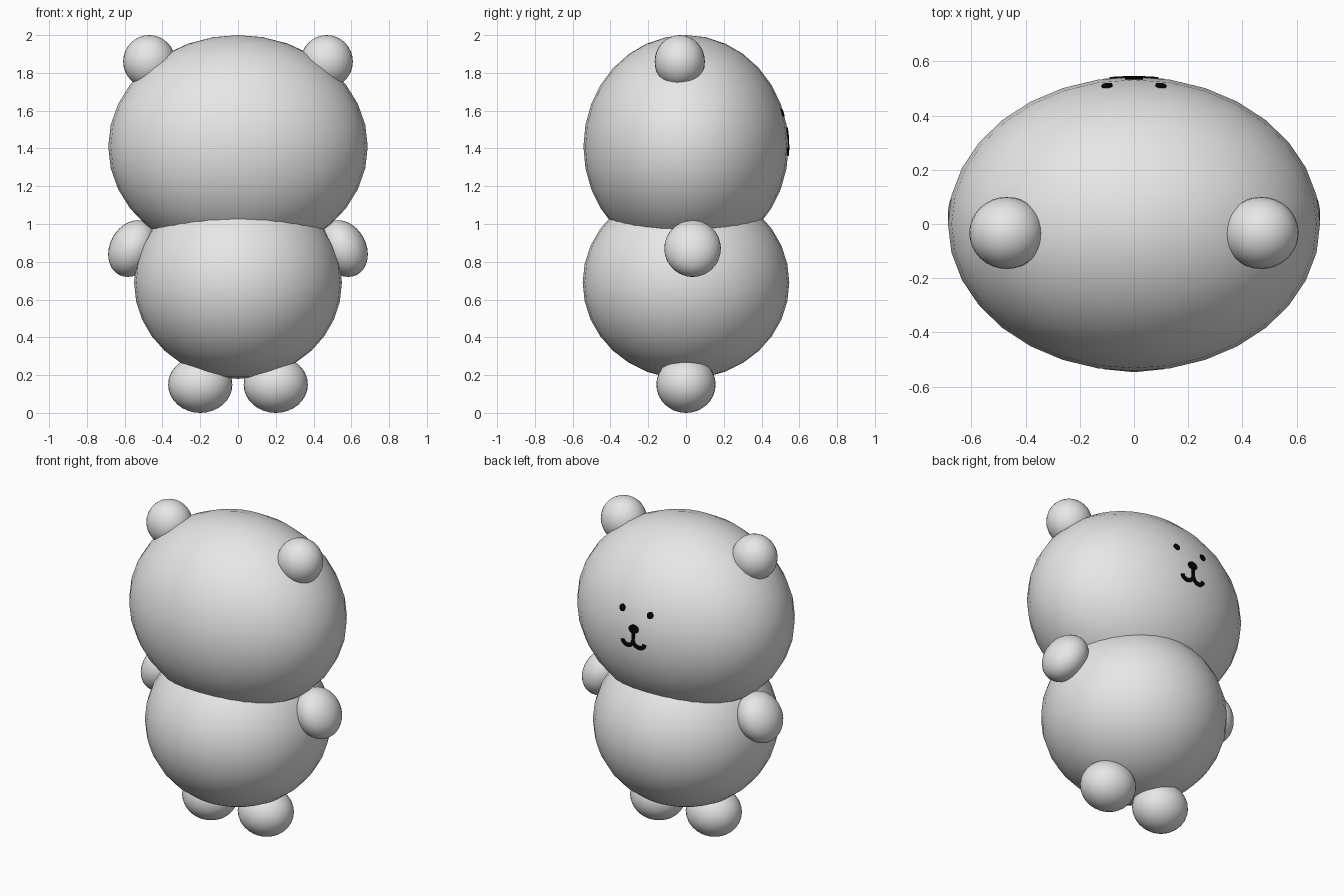
import bpy, bmesh, math
from mathutils import Vector

cube = bpy.data.objects.get("Cube")
if cube:
    bpy.data.objects.remove(cube, do_unlink=True)


def material(name, colour):
    m = bpy.data.materials.new(name)
    m.use_nodes = True
    m.diffuse_color = colour
    m.node_tree.nodes["Principled BSDF"].inputs["Base Color"].default_value = colour
    return m


plush = material("plush_pale_grey", (0.8, 0.8, 0.8, 1))
black = material("face_black", (0.002, 0.002, 0.002, 1))

HEAD_POS = Vector((0, 0, 1.41))
HEAD_SIZE = Vector((0.687, 0.543, 0.59))


def ellipsoid(name, pos, size, tilt=0):
    bpy.ops.mesh.primitive_uv_sphere_add(segments=32, ring_count=16, radius=1,
                                         location=pos, rotation=(0, tilt, 0))
    ob = bpy.context.object
    ob.name = name
    ob.scale = size
    ob.data.materials.append(plush)
    bpy.ops.object.shade_smooth()
    return ob


# Head and body
ellipsoid("head", HEAD_POS, HEAD_SIZE)
ellipsoid("body", (0, 0, 0.69), (0.55, 0.547, 0.51))

# Paired ears, arms and feet
for side, s in (("left", 1), ("right", -1)):
    ellipsoid(side + "_ear", (s * 0.47, -0.033, 1.86), (0.138, 0.133, 0.14))
    ellipsoid(side + "_arm", (s * 0.557, 0.035, 0.87), (0.122, 0.15, 0.157), -s * math.radians(28))
    ellipsoid(side + "_foot", (s * 0.2, 0, 0.15), (0.17, 0.157, 0.15))


def on_face(x, z, lift=0.004):
    """Point on the head surface, on the face side."""
    dz = z - HEAD_POS.z
    k = 1 - (x / HEAD_SIZE.x) ** 2 - (dz / HEAD_SIZE.z) ** 2
    return Vector((x, HEAD_SIZE.y * math.sqrt(k) + lift, z))


def plate(name, build):
    """Thin plate lying on the face."""
    bm = bmesh.new()
    build(bm)
    bmesh.ops.recalc_face_normals(bm, faces=bm.faces)
    if sum(f.normal.y for f in bm.faces) < 0:
        bmesh.ops.reverse_faces(bm, faces=bm.faces)
    me = bpy.data.meshes.new(name)
    bm.to_mesh(me)
    bm.free()
    me.materials.append(black)
    ob = bpy.data.objects.new(name, me)
    bpy.context.collection.objects.link(ob)
    mod = ob.modifiers.new("thickness", "SOLIDIFY")
    mod.thickness = 0.008
    mod.offset = -1


def disc(x, z, rx, rz, n=16):
    def build(bm):
        ring = [bm.verts.new(on_face(x + rx * math.cos(2 * math.pi * i / n),
                                     z + rz * math.sin(2 * math.pi * i / n))) for i in range(n)]
        centre = bm.verts.new(on_face(x, z))
        for i in range(n):
            bm.faces.new((centre, ring[i], ring[(i + 1) % n]))
    return build


def ribbon(points, half):
    def build(bm):
        rows = []
        for i, p in enumerate(points):
            d = (points[min(i + 1, len(points) - 1)] - points[max(i - 1, 0)]).normalized()
            side = Vector((-d.y, d.x)) * half
            rows.append([bm.verts.new(on_face(*q)) for q in (p + side, p - side)])
        for a, b in zip(rows, rows[1:]):
            bm.faces.new((a[0], a[1], b[1], b[0]))
    return build


# Eyes, nose, and a mouth made of a stem and two hanging arcs
plate("left_eye", disc(0.1, 1.59, 0.02, 0.021))
plate("right_eye", disc(-0.1, 1.59, 0.02, 0.021))
plate("nose", disc(0, 1.485, 0.034, 0.027))
plate("mouth_stem", ribbon([Vector((0, 1.475)), Vector((0, 1.44)), Vector((0, 1.405))], 0.01))
for side, s in (("left", 1), ("right", -1)):
    arc = [Vector((s * (0.039 - 0.039 * math.cos(math.pi * i / 10)),
                   1.412 - 0.034 * math.sin(math.pi * i / 10) - 0.001 * i)) for i in range(11)]
    plate(side + "_mouth", ribbon(arc, 0.012))
